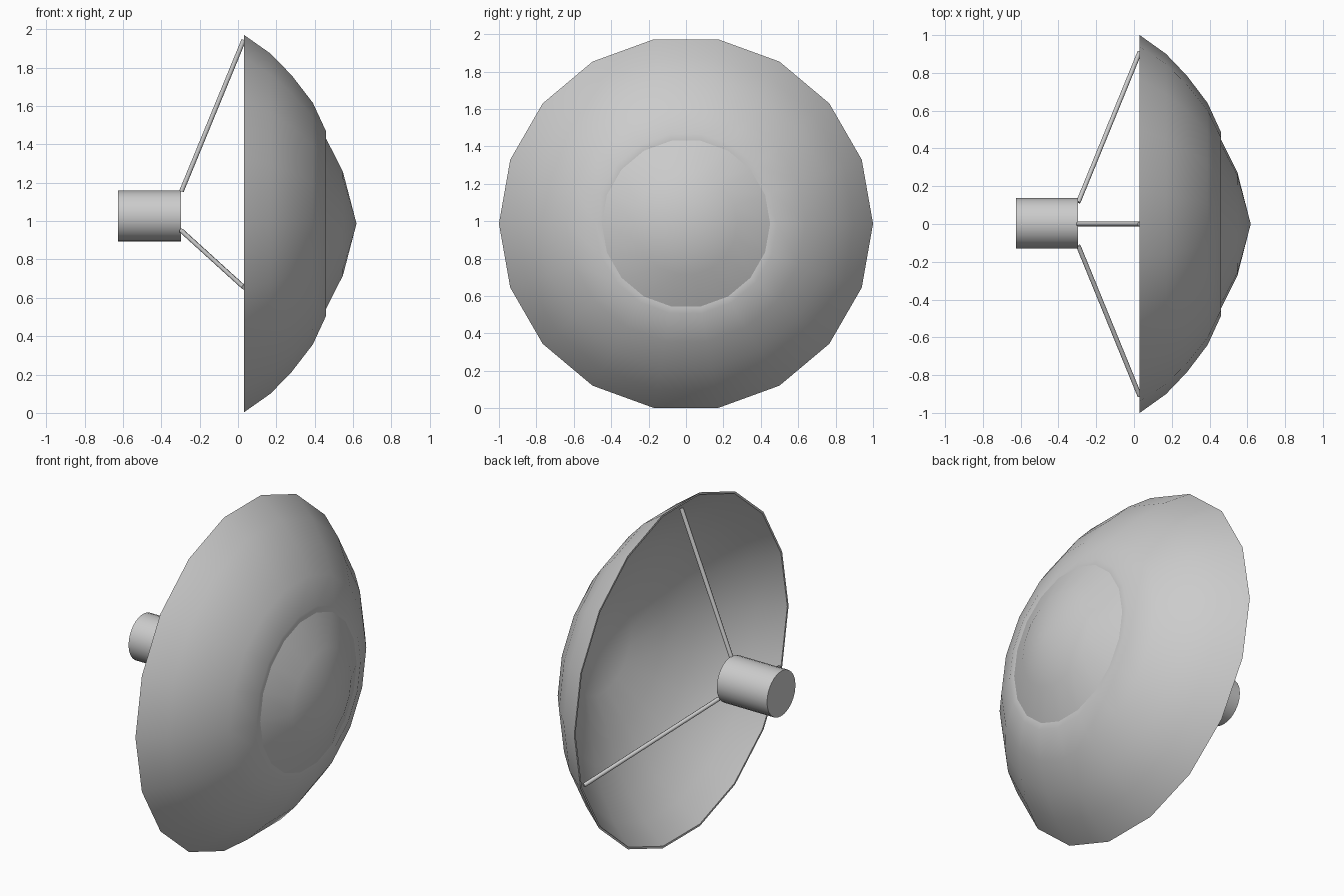
import bpy
import bmesh
from math import cos, sin, tau, radians
from mathutils import Vector

if "Cube" in bpy.data.objects:
    bpy.data.objects.remove(bpy.data.objects["Cube"], do_unlink=True)

SIDES = 18
DISH_Z = 0.987

grey = bpy.data.materials.new("light grey metal")
grey.use_nodes = True
grey.diffuse_color = (0.6, 0.6, 0.6, 1)
grey.node_tree.nodes["Principled BSDF"].inputs["Base Color"].default_value = (0.6, 0.6, 0.6, 1)


def finish(obj, angle=40):
    obj.data.materials.clear()
    obj.data.materials.append(grey)
    bpy.ops.object.select_all(action="DESELECT")
    obj.select_set(True)
    bpy.context.view_layer.objects.active = obj
    bpy.ops.object.shade_smooth_by_angle(angle=radians(angle))


def lathe(name, profile, centre):
    """Spin (x, radius) points around the x axis; radius 0 makes a pole."""
    bm = bmesh.new()
    rings = []
    for x, r in profile:
        count = SIDES if r else 1
        rings.append([bm.verts.new((x, r * cos(tau * i / SIDES), r * sin(tau * i / SIDES)))
                      for i in range(count)])
    for a, b in zip(rings, rings[1:]):
        for i in range(SIDES):
            j = (i + 1) % SIDES
            corners = [a[i % len(a)], a[j % len(a)], b[j % len(b)], b[i % len(b)]]
            bm.faces.new(list(dict.fromkeys(corners)))
    bmesh.ops.recalc_face_normals(bm, faces=bm.faces)
    mesh = bpy.data.meshes.new(name)
    bm.to_mesh(mesh)
    bm.free()
    obj = bpy.data.objects.new(name, mesh)
    obj.location = centre
    bpy.context.collection.objects.link(obj)
    finish(obj)


def rod(name, start, end, radius, sides):
    start, end = Vector(start), Vector(end)
    axis = end - start
    bpy.ops.mesh.primitive_cylinder_add(vertices=sides, radius=radius, depth=axis.length,
                                        location=(start + end) / 2)
    obj = bpy.context.object
    obj.name = name
    obj.rotation_euler = axis.to_track_quat("Z", "Y").to_euler()
    finish(obj, 65)


# Reflector: full inner bowl, with an outer shell that stops short of the centre
lathe("inner_bowl", [(0.03, 0.99), (0.16, 0.885), (0.27, 0.765), (0.38, 0.62),
                     (0.457, 0.455), (0.547, 0.275), (0.618, 0)], (0, 0, DISH_Z))
lathe("outer_shell", [(0.03, 0.988), (0.03, 1.0), (0.17, 0.90), (0.28, 0.785),
                      (0.39, 0.64), (0.46, 0.487), (0.46, 0.45)], (0, 0, DISH_Z))

# Receiver in front of the bowl
rod("receiver", (-0.625, 0.004, 1.026), (-0.297, 0.004, 1.026), 0.133, 24)

# Three struts from the receiver to the rim
rod("upper_strut", (-0.295, 0, 1.155), (0.03, 0, 1.945), 0.012, 8)
for side, label in ((1, "back"), (-1, "front")):
    rod(label + "_strut", (-0.295, side * 0.115, 0.95), (0.03, side * 0.91, 0.655), 0.012, 8)
